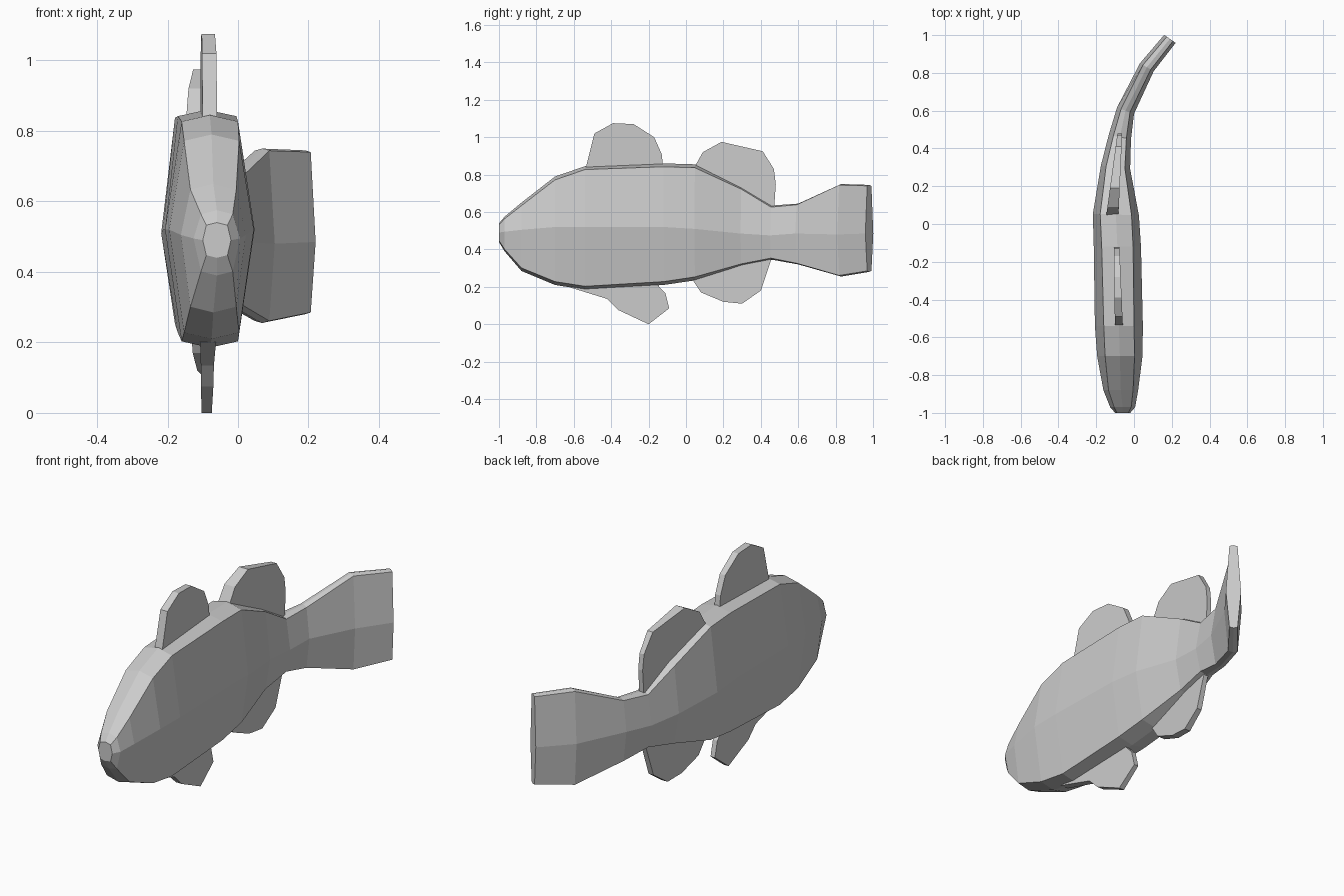
import bpy, bmesh
from math import sin, cos, radians

cube = bpy.data.objects.get("Cube")
if cube:
    bpy.data.objects.remove(cube)

# Single plain grey
grey = bpy.data.materials.new("plain grey")
grey.use_nodes = True
colour = (0.6, 0.6, 0.6, 1)
grey.diffuse_color = colour
grey.node_tree.nodes["Principled BSDF"].inputs["Base Color"].default_value = colour


def finish(name, bm):
    bmesh.ops.recalc_face_normals(bm, faces=bm.faces)
    mesh = bpy.data.meshes.new(name)
    bm.to_mesh(mesh)
    bm.free()
    mesh.materials.append(grey)
    obj = bpy.data.objects.new(name, mesh)
    bpy.context.collection.objects.link(obj)
    return obj


def loft(name, stations):
    """Skin eight-sided rings: y, centre x, half width, edge half width, top, middle, bottom, turn."""
    bm = bmesh.new()
    rings = []
    for y, cx, wide, edge, top, mid, low, turn in stations:
        crown = min(0.018, edge * 0.25)
        section = [(0, top), (edge, top - crown), (wide, mid), (edge, low + crown),
                   (0, low), (-edge, low + crown), (-wide, mid), (-edge, top - crown)]
        a = radians(turn)
        rings.append([bm.verts.new((cx + u * cos(a), y - u * sin(a), z)) for u, z in section])
    for r0, r1 in zip(rings, rings[1:]):
        for i in range(8):
            j = (i + 1) % 8
            bm.faces.new((r0[i], r0[j], r1[j], r1[i]))
    bm.faces.new(rings[0])
    bm.faces.new(rings[-1])
    return finish(name, bm)


def fin(name, outline, x_front, x_back, thick_front, thick_back):
    """Flat plate following the bend of the body, with a narrowed rim."""
    bm = bmesh.new()
    y0 = min(p[0] for p in outline)
    y1 = max(p[0] for p in outline)
    sides = []
    for s in (-1, 1):
        side = []
        for y, z in outline:
            t = (y - y0) / (y1 - y0)
            x = x_front + (x_back - x_front) * t
            half = (thick_front + (thick_back - thick_front) * t) / 2
            side.append(bm.verts.new((x + s * half, y, z)))
        sides.append(side)
    a, b = sides
    bm.faces.new(a)
    bm.faces.new(b)
    for i in range(len(a)):
        j = (i + 1) % len(a)
        bm.faces.new((a[i], a[j], b[j], b[i]))
    return finish(name, bm)


# Body and curved tail in one skin, nose to tail
loft("body_and_tail", [
    (-1.00, -0.060, 0.040, 0.030, 0.54, 0.49, 0.44, 0),
    (-0.97, -0.060, 0.066, 0.045, 0.575, 0.495, 0.39, 0),
    (-0.88, -0.070, 0.092, 0.065, 0.65, 0.505, 0.285, 0),
    (-0.70, -0.075, 0.120, 0.078, 0.79, 0.52, 0.21, 0),
    (-0.54, -0.080, 0.127, 0.080, 0.845, 0.52, 0.185, 0),
    (-0.12, -0.088, 0.125, 0.083, 0.86, 0.52, 0.21, 0),
    (0.05, -0.096, 0.122, 0.083, 0.855, 0.51, 0.235, 2),
    (0.30, -0.098, 0.078, 0.050, 0.735, 0.485, 0.31, 6),
    (0.46, -0.075, 0.060, 0.035, 0.635, 0.475, 0.345, 10),
    (0.60, -0.045, 0.048, 0.025, 0.645, 0.485, 0.32, 20),
    (0.83, 0.068, 0.042, 0.024, 0.75, 0.48, 0.255, 30),
    (0.98, 0.190, 0.037, 0.020, 0.745, 0.485, 0.28, 35),
])

# Fins along the back
fin("front_dorsal_fin", [(-0.54, 0.82), (-0.49, 1.02), (-0.39, 1.075), (-0.28, 1.07),
                         (-0.17, 1.0), (-0.13, 0.91), (-0.12, 0.82)],
    -0.08, -0.092, 0.042, 0.03)
fin("rear_dorsal_fin", [(0.04, 0.83), (0.09, 0.92), (0.19, 0.975), (0.41, 0.925),
                        (0.47, 0.83), (0.48, 0.75), (0.47, 0.60)],
    -0.115, -0.075, 0.065, 0.025)

# Fins under the belly
fin("pelvic_fin", [(-0.63, 0.20), (-0.42, 0.135), (-0.36, 0.075), (-0.2, 0.0),
                   (-0.09, 0.085), (-0.11, 0.165), (-0.18, 0.24)],
    -0.085, -0.09, 0.045, 0.025)
fin("anal_fin", [(0.02, 0.26), (0.08, 0.17), (0.2, 0.12), (0.3, 0.11),
                 (0.4, 0.18), (0.46, 0.36)],
    -0.11, -0.075, 0.05, 0.025)
